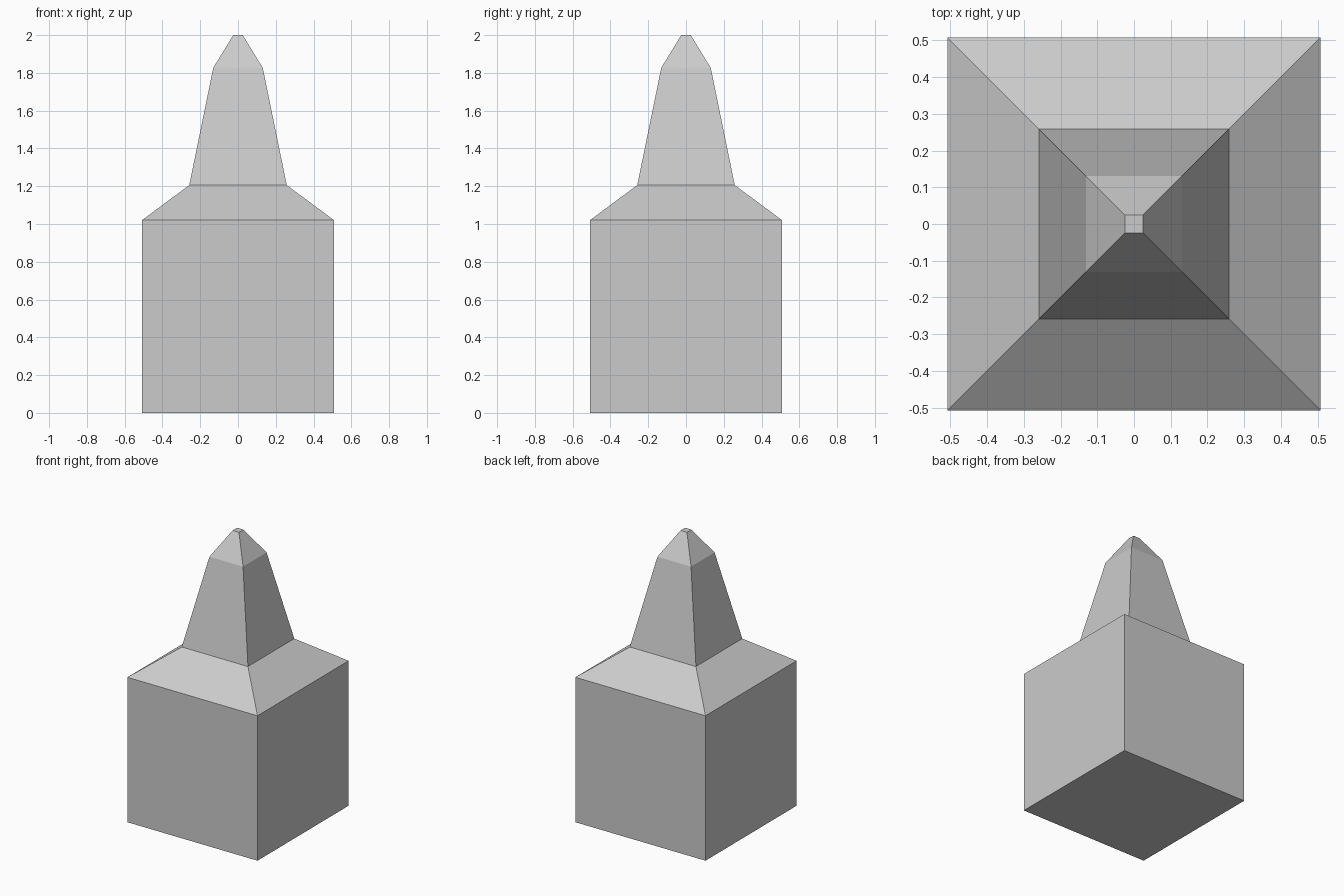
import bpy, bmesh

if "Cube" in bpy.data.objects:
    bpy.data.objects.remove(bpy.data.objects["Cube"])

# Square rings from bottom to top: (half width, height)
rings = [(0.507, 0.0), (0.507, 1.021), (0.258, 1.206), (0.131, 1.827), (0.025, 2.0)]
corners = [(-1, -1), (1, -1), (1, 1), (-1, 1)]

bm = bmesh.new()
loops = [[bm.verts.new((sx * h, sy * h, z)) for sx, sy in corners] for h, z in rings]

# Block, sloped shoulder, tapering spire and pointed tip
for low, high in zip(loops, loops[1:]):
    for i in range(4):
        j = (i + 1) % 4
        bm.faces.new((low[i], low[j], high[j], high[i]))

# Underside and small flat top
bm.faces.new(loops[0][::-1])
bm.faces.new(loops[-1])

mesh = bpy.data.meshes.new("spired_block")
bm.to_mesh(mesh)
bm.free()
bpy.context.collection.objects.link(bpy.data.objects.new("spired_block", mesh))
